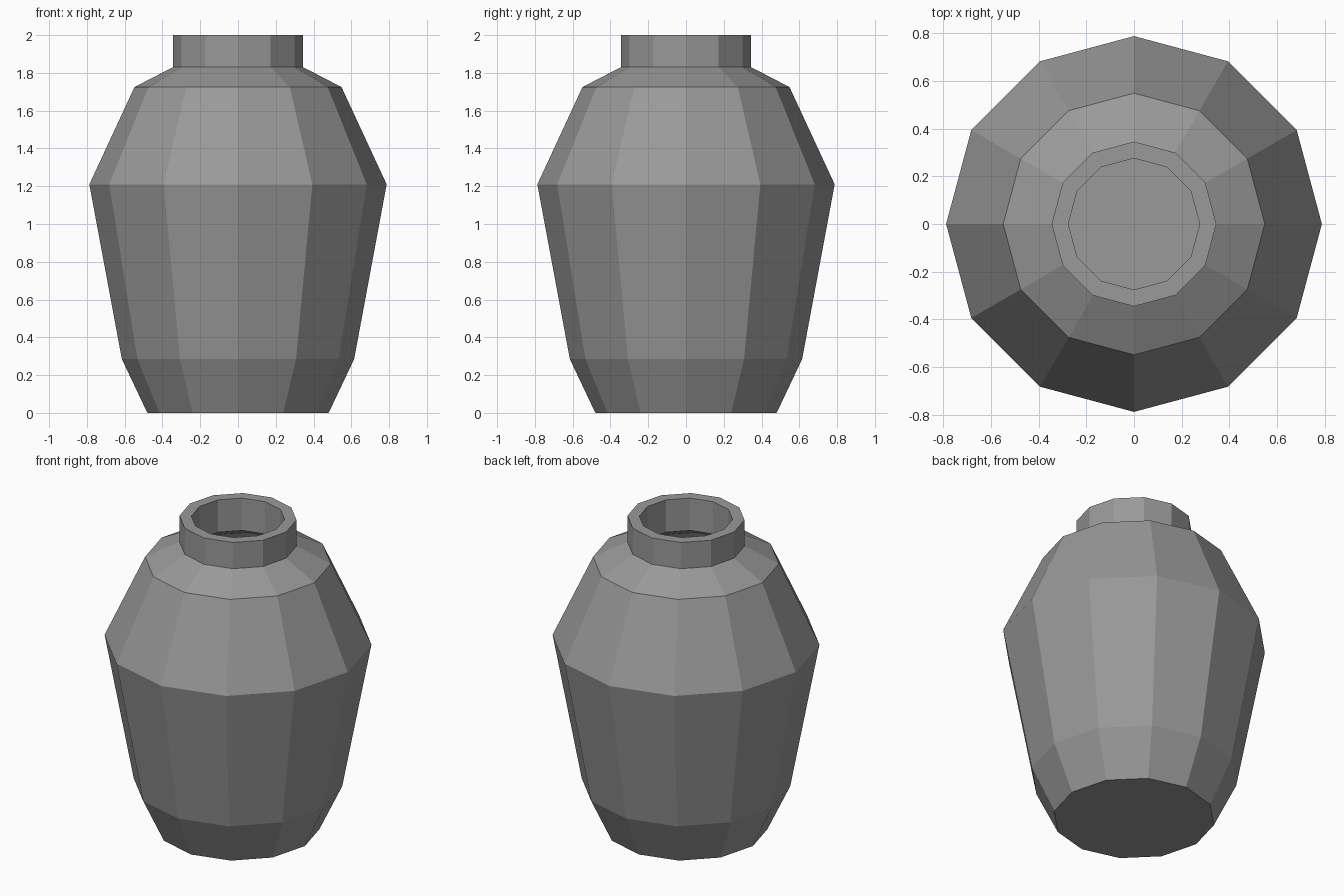
import bpy
import bmesh
from math import cos, sin, tau

cube = bpy.data.objects.get("Cube")
if cube:
    bpy.data.objects.remove(cube, do_unlink=True)

SIDES = 12

# One stoneware colour for the whole vessel
clay = bpy.data.materials.new("grey_clay")
clay.use_nodes = True
grey = (0.32, 0.32, 0.32, 1)
clay.diffuse_color = grey
clay.node_tree.nodes["Principled BSDF"].inputs["Base Color"].default_value = grey

# Radius and height, from the foot up the outside and down the hollow inside
outside = [(0.48, 0), (0.615, 0.285), (0.787, 1.21), (0.548, 1.725), (0.345, 1.83), (0.345, 2)]
inside = [(0.275, 2), (0.275, 1.79), (0.495, 1.675), (0.713, 1.2), (0.545, 0.3), (0.435, 0.07)]


def lathe(name, profile):
    """Turn a profile into a faceted solid, capped at both ends."""
    bm = bmesh.new()
    rings = [[bm.verts.new((r * cos(tau * i / SIDES), r * sin(tau * i / SIDES), z))
              for i in range(SIDES)] for r, z in profile]
    for low, high in zip(rings, rings[1:]):
        for i in range(SIDES):
            j = (i + 1) % SIDES
            bm.faces.new((low[i], low[j], high[j], high[i]))
    bm.faces.new(rings[0][::-1])   # underside
    bm.faces.new(rings[-1])        # inner floor
    mesh = bpy.data.meshes.new(name)
    bm.to_mesh(mesh)
    bm.free()
    mesh.materials.append(clay)
    obj = bpy.data.objects.new(name, mesh)
    bpy.context.collection.objects.link(obj)
    return obj


lathe("faceted_jar", outside + inside)
